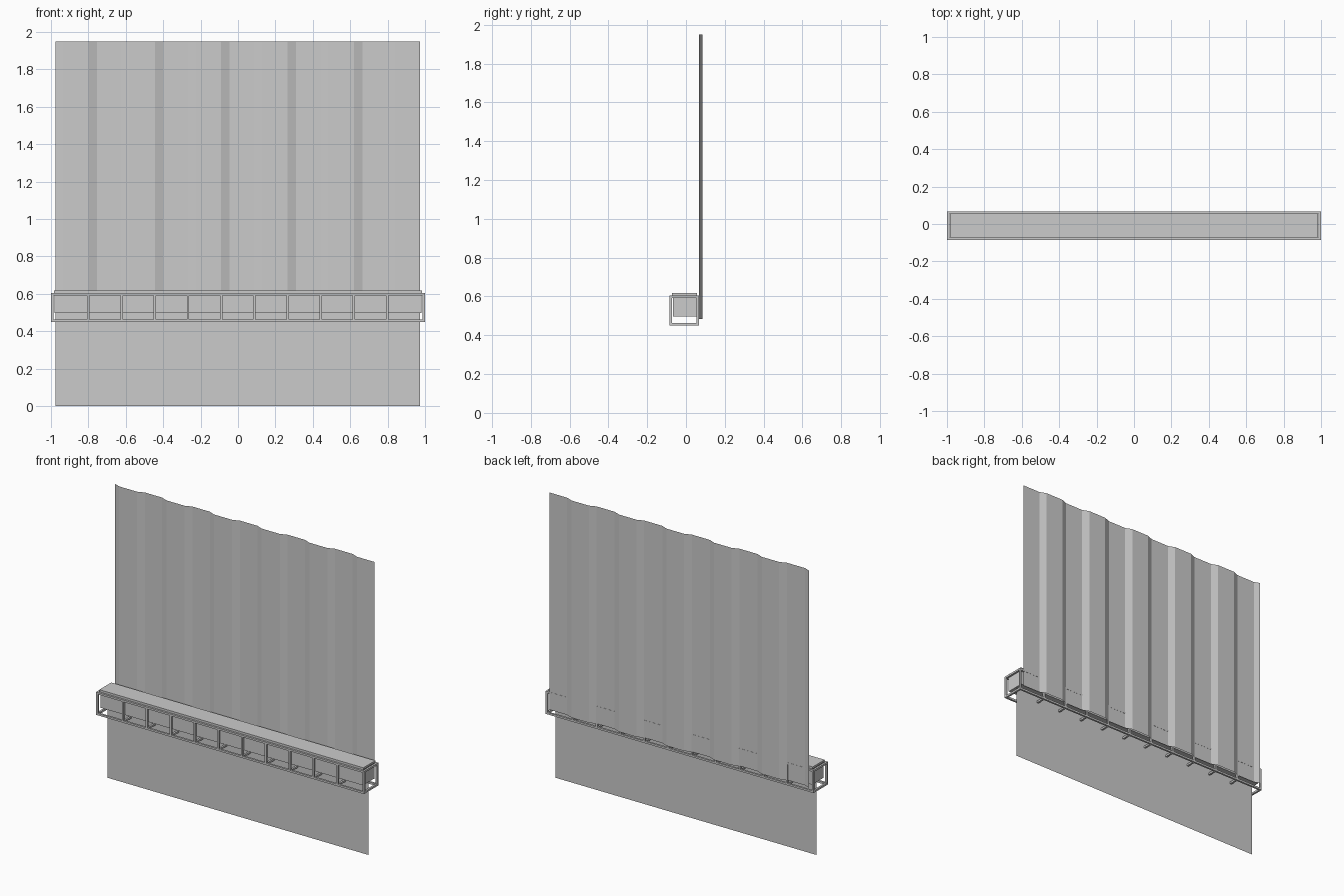
import bpy, bmesh
from mathutils import Matrix, Vector

if "Cube" in bpy.data.objects:
    bpy.data.objects.remove(bpy.data.objects["Cube"])


def add_mesh(name, bm):
    me = bpy.data.meshes.new(name)
    bm.to_mesh(me)
    bm.free()
    ob = bpy.data.objects.new(name, me)
    bpy.context.collection.objects.link(ob)
    return ob


def add_box(bm, lo, hi):
    lo, hi = Vector(lo), Vector(hi)
    m = Matrix.Translation((lo + hi) / 2) @ Matrix.Diagonal((*(hi - lo), 1))
    bmesh.ops.create_cube(bm, size=1, matrix=m)


def sheet(name, profile, z0, z1):
    """Extrude an open (x, y) profile upward into a thin sheet."""
    bm = bmesh.new()
    low = [bm.verts.new((x, y, z0)) for x, y in profile]
    top = [bm.verts.new((x, y, z1)) for x, y in profile]
    for i in range(len(profile) - 1):
        bm.faces.new((low[i], low[i + 1], top[i + 1], top[i]))
    return add_mesh(name, bm)


T = 0.013                     # bar thickness
Y0, Y1 = -0.085, 0.068        # cage depth
Z0, Z1 = 0.45, 0.604          # cage height
PITCH = 0.355                 # corrugation spacing
LOW, HIGH = 0.067, 0.085      # corrugation depth

# Corrugated upper panel: five trapezoid ribs, with a cut rib at the left edge
profile = [(-0.975, HIGH - 0.002), (-0.935, LOW)]
for i in range(5):
    c = -0.69 + i * PITCH
    profile += [(c - 0.11, LOW), (c - 0.065, HIGH), (c + 0.065, HIGH), (c + 0.11, LOW)]
profile.append((0.972, LOW))
sheet("corrugated_panel", profile, 0.485, 1.95)

# Flat lower panel
sheet("lower_panel", [(-0.975, 0), (0.972, 0)], 0, 0.5)

# Trough body with a slim lid
bm = bmesh.new()
add_box(bm, (-0.98, -0.068, 0.497), (0.98, 0.056, 0.605))
add_mesh("trough_body", bm)
bm = bmesh.new()
add_box(bm, (-0.985, -0.071, 0.605), (0.985, 0.056, 0.618))
add_mesh("trough_lid", bm)

# Cage: long rails
bm = bmesh.new()
for y in (Y0, Y1 - T):
    for z in (Z0, Z1 - T):
        add_box(bm, (-1, y, z), (1, y + T, z + T))
add_mesh("cage_rails", bm)

# Cage: end frames
bm = bmesh.new()
for x in (-1, 1 - T):
    for y in (Y0, Y1 - T):
        add_box(bm, (x, y, Z0 + T), (x + T, y + T, Z1 - T))
    for z in (Z0, Z1 - T):
        add_box(bm, (x, Y0 + T, z), (x + T, Y1 - T, z + T))
add_mesh("cage_ends", bm)

# Cage: intermediate posts and floor bars
bm = bmesh.new()
for i in range(10):
    x = -0.8 + i * PITCH / 2 - T / 2
    for y in (Y0, Y1 - T):
        add_box(bm, (x, y, Z0 + T), (x + T, y + T, Z1 - T))
    add_box(bm, (x, Y0 + T, Z0), (x + T, Y1 - T, Z0 + T))
add_mesh("cage_posts", bm)
